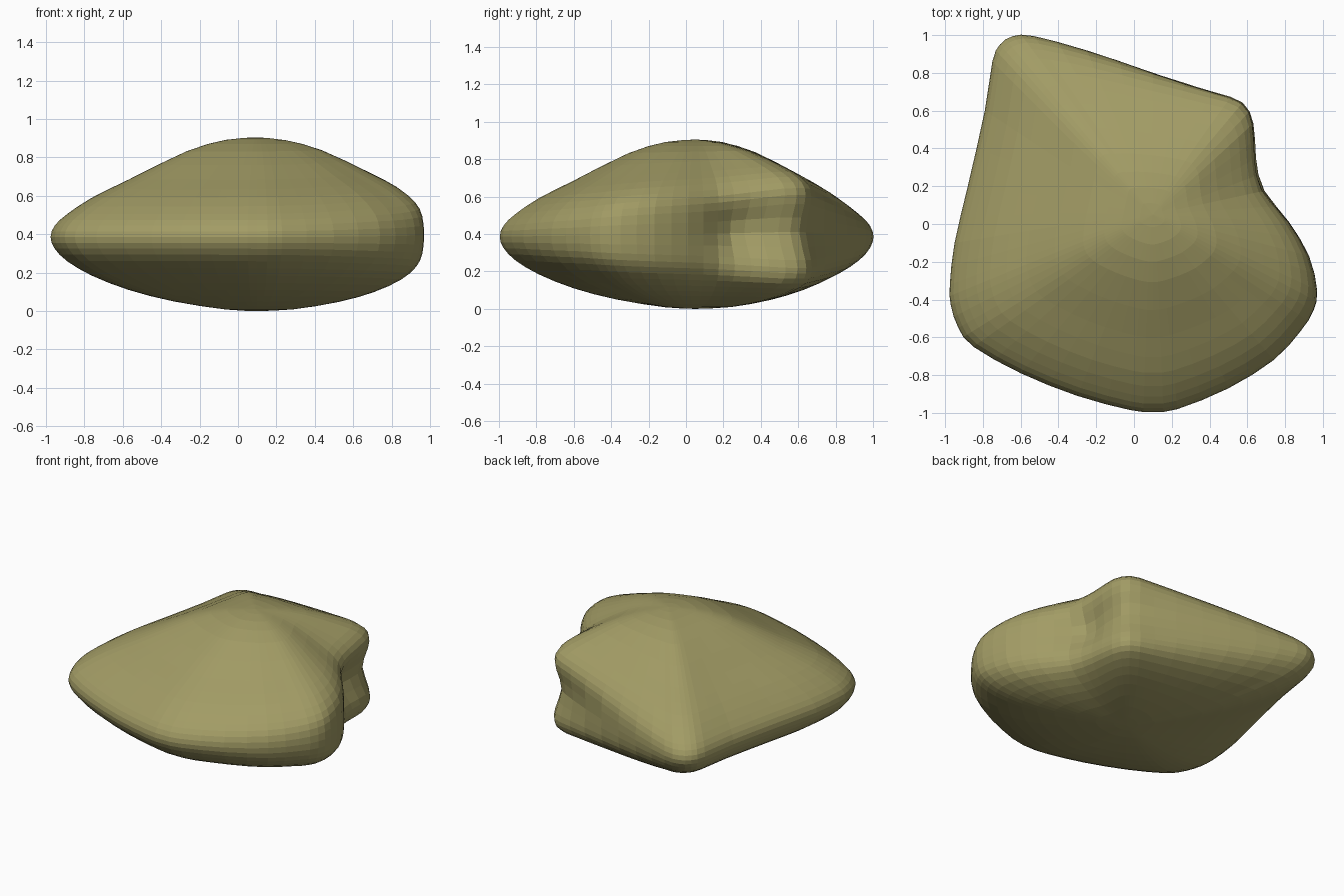
import bpy, bmesh, math
from mathutils import Vector

if "Cube" in bpy.data.objects:
    bpy.data.objects.remove(bpy.data.objects["Cube"])

CENTRE = Vector((0.1, 0.05))

# plan outline, anticlockwise from the front right bulge
OUTLINE = [(.97, -.35), (.93, -.17), (.83, .01), (.71, .18), (.665, .36), (.64, .54), (.58, .65),
           (.42, .71), (.1, .81), (-.25, .92), (-.53, .995), (-.64, .995), (-.71, .95), (-.75, .86),
           (-.79, .6), (-.88, .2), (-.95, -.1), (-.975, -.32), (-.97, -.43), (-.93, -.55),
           (-.85, -.65), (-.6, -.79), (-.3, -.91), (-.02, -.985), (.1, -.995), (.23, -.98),
           (.5, -.87), (.74, -.72), (.88, -.57), (.95, -.46)]
# top-to-bottom sections (share of radius, height): lens-like and blunt
LENS = [(0, .905), (.15, .892), (.34, .832), (.62, .685), (.8, .59), (.92, .505), (.98, .445), (1, .385),
        (.98, .325), (.92, .26), (.8, .185), (.62, .11), (.4, .05), (.15, .008), (0, 0)]
BLUNT = [(0, .905), (.2, .888), (.45, .845), (.75, .76), (.9, .705), (.98, .645), (1, .56), (1, .41),
         (1, .26), (.99, .19), (.94, .135), (.8, .085), (.6, .045), (.3, .01), (0, 0)]


def spline(points, closed, steps=2):
    """Catmull-Rom curve through the points."""
    p, n, out = [Vector(q) for q in points], len(points), []
    pick = (lambda i: p[i % n]) if closed else (lambda i: p[min(max(i, 0), n - 1)])
    for i in range(n if closed else n - 1):
        a, b, c, d = (pick(i + k) for k in (-1, 0, 1, 2))
        for s in range(steps):
            t = s / steps
            out.append(0.5 * (2 * b + (c - a) * t + (2 * a - 5 * b + 4 * c - d) * t ** 2
                              + (3 * b - a - 3 * c + d) * t ** 3))
    return out if closed else out + [p[-1]]


def bell(x, width):
    return math.exp(-(x / width) ** 2)


def clamp(x):
    return min(max(x, 0), 1)


arms = [p - CENTRE for p in spline(OUTLINE, True)]
lens, blunt = spline(LENS, False), spline(BLUNT, False)

# rounder outline used towards the top and bottom
soft = arms
for _ in range(12):
    soft = [(soft[i - 1] + 2 * soft[i] + soft[(i + 1) % len(soft)]) / 4 for i in range(len(soft))]
soft = [s * 1.04 for s in soft]

# rock body: every section is blended between lens and blunt by its direction
bm = bmesh.new()
top = bm.verts.new((*CENTRE, LENS[0][1]))
bottom = bm.verts.new((*CENTRE, 0))
columns = []
for arm, soft_arm in zip(arms, soft):
    x, y = arm + CENTRE
    angle = math.degrees(math.atan2(arm.y, arm.x))
    # blunt back right corner fading along both neighbouring sides, fuller front right
    if angle > 49:
        corner = clamp((x + .55) / 1.1)
    else:
        corner = clamp((y + .6) / 1.15) if x > 0 else 0
    w = clamp(corner + .25 * bell(angle + 35, 30))
    # hollow in the right side
    depth = .07 * corner ** 3 + .13 * bell(angle - 24, 15)
    column = []
    for a, b in zip(lens[1:-1], blunt[1:-1]):
        share, z = a.lerp(b, w)
        direction = arm.lerp(soft_arm, clamp(1 - share) ** 1.5)
        share *= 1 - depth * bell(z - .42, .14)
        column.append(bm.verts.new((*(CENTRE + direction * share), z)))
    columns.append(column)

for i, col in enumerate(columns):
    nxt = columns[(i + 1) % len(columns)]
    bm.faces.new((top, col[0], nxt[0]))
    bm.faces.new((bottom, nxt[-1], col[-1]))
    for j in range(len(col) - 1):
        bm.faces.new((col[j], col[j + 1], nxt[j + 1], nxt[j]))
bmesh.ops.recalc_face_normals(bm, faces=bm.faces)

mesh = bpy.data.meshes.new("rock")
bm.to_mesh(mesh)
bm.free()
rock = bpy.data.objects.new("rock", mesh)
bpy.context.collection.objects.link(rock)

stone = bpy.data.materials.new("olive_stone")
stone.diffuse_color = (.36, .33, .13, 1)
stone.use_nodes = True
stone.node_tree.nodes["Principled BSDF"].inputs["Base Color"].default_value = stone.diffuse_color
mesh.materials.append(stone)
